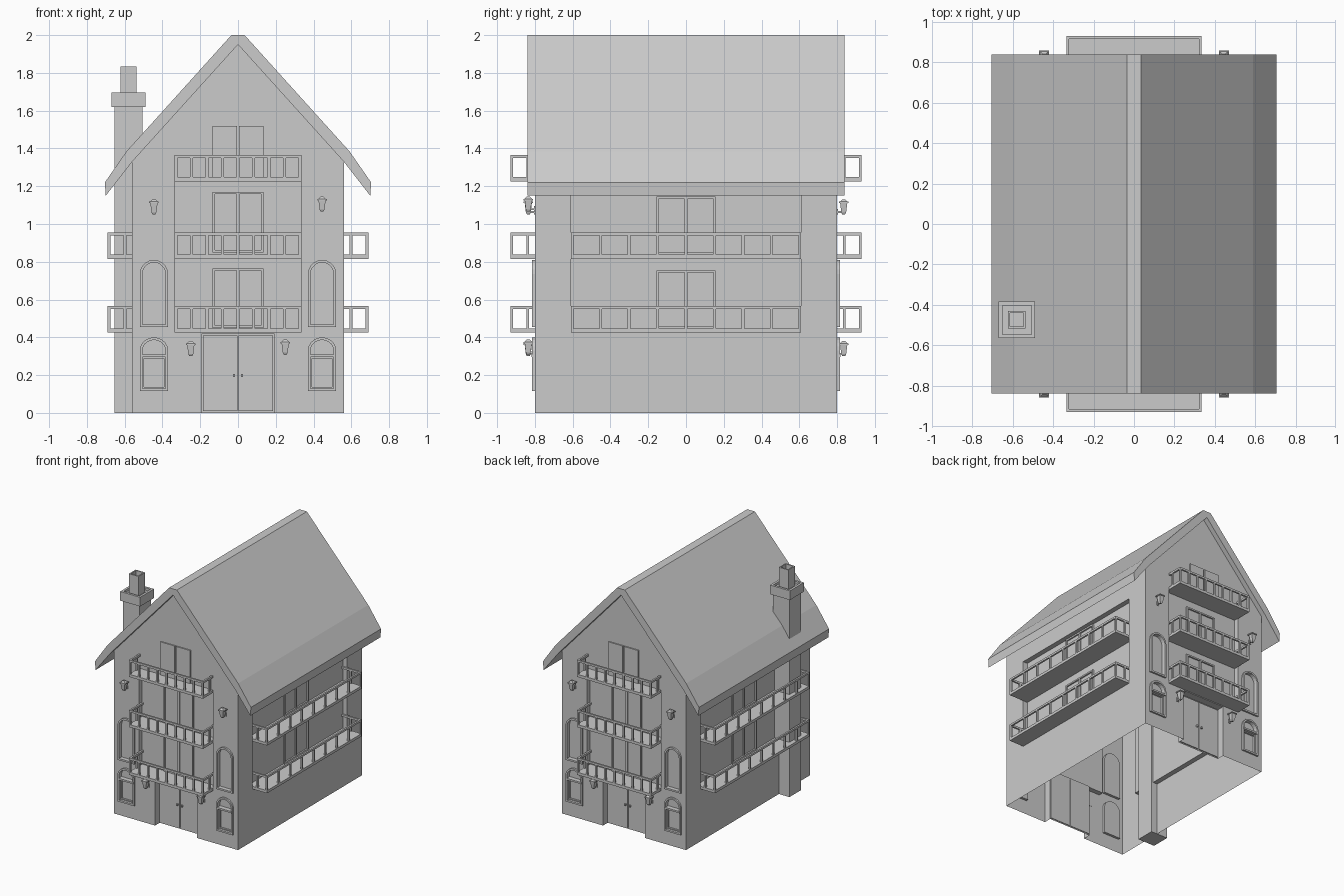
import bpy, bmesh
from math import pi, sin, cos
from mathutils import Matrix, Vector

cube = bpy.data.objects.get("Cube")
if cube:
    bpy.data.objects.remove(cube, do_unlink=True)

HALF_X, HALF_Y = 0.56, 0.80
RECESS = 0.04


class Part:
    """Collects prisms in a local frame where -y points out of the wall."""

    def __init__(self, matrix=None):
        self.bm = bmesh.new()
        self.m = matrix or Matrix()

    def loop(self, pts, y):
        return [self.bm.verts.new(self.m @ Vector((x, y, z))) for x, z in pts]

    def prism(self, pts, y0, y1):
        a, b = self.loop(pts, y0), self.loop(pts, y1)
        self.bm.faces.new(a)
        self.bm.faces.new(b[::-1])
        self.bridge(a, b)

    def bridge(self, a, b):
        for i in range(len(a)):
            j = (i + 1) % len(a)
            self.bm.faces.new((a[i], b[i], b[j], a[j]))

    def ring(self, outer, inner, y0, y1):
        a, b = self.loop(outer, y0), self.loop(outer, y1)
        c, d = self.loop(inner, y1), self.loop(inner, y0)
        for p, q in ((a, b), (b, c), (c, d), (d, a)):
            self.bridge(p, q)

    def box(self, x0, x1, y0, y1, z0, z1):
        self.prism(rect(x0, x1, z0, z1), y0, y1)

    def finish(self, name):
        bmesh.ops.recalc_face_normals(self.bm, faces=self.bm.faces)
        mesh = bpy.data.meshes.new(name)
        self.bm.to_mesh(mesh)
        self.bm.free()
        ob = bpy.data.objects.new(name, mesh)
        bpy.context.collection.objects.link(ob)
        return ob


def rect(x0, x1, z0, z1):
    return [(x0, z0), (x1, z0), (x1, z1), (x0, z1)]


def arch(cx, half, z0, spring, rise, n=10):
    top = [(cx + half * cos(pi * i / n), spring + rise * sin(pi * i / n)) for i in range(n + 1)]
    return [(cx - half, z0), (cx + half, z0)] + top


def wall_frame(angle, dist):
    return Matrix.Rotation(angle, 4, 'Z') @ Matrix.Translation((0, -dist, 0))


GABLES = {"front": wall_frame(0, HALF_Y), "back": wall_frame(pi, HALF_Y)}
SIDES = {"left": wall_frame(pi / 2, HALF_X), "right": wall_frame(-pi / 2, HALF_X)}


# House shell: gabled prism with recesses cut in, open underneath
shell = Part()
shell.prism([(-HALF_X, 0), (HALF_X, 0), (HALF_X, 1.34), (0, 1.96), (-HALF_X, 1.34)],
            -HALF_Y, HALF_Y)
walls = shell.finish("house_walls")

cut = Part()
for m in GABLES.values():
    cut.m = m
    cut.box(-0.19, 0.19, -0.1, 0.06, -0.1, 0.42)
    cut.box(-0.335, 0.335, -0.1, RECESS, 0.432, 1.23)
    for s in (-1, 1):
        cut.prism(arch(s * 0.445, 0.062, 0.468, 0.735, 0.062), -0.1, 0.02)
        cut.prism(arch(s * 0.445, 0.062, 0.128, 0.33, 0.058), -0.1, 0.02)
for m in SIDES.values():
    cut.m = m
    cut.box(-0.61, 0.61, -0.1, RECESS, 0.432, 1.15)
cutter = cut.finish("recess_cutter")
cutter.hide_render = True

mod = walls.modifiers.new("recesses", 'BOOLEAN')
mod.operation, mod.solver, mod.object = 'DIFFERENCE', 'EXACT', cutter
bpy.context.view_layer.update()
evaluated = walls.evaluated_get(bpy.context.evaluated_depsgraph_get())
carved = bpy.data.meshes.new_from_object(evaluated)
walls.modifiers.clear()
walls.data = carved
bpy.data.objects.remove(cutter, do_unlink=True)

bm = bmesh.new()
bm.from_mesh(carved)
hidden = [f for f in bm.faces
          if 0.3 < f.normal.z < 0.95 or (f.normal.z < -0.9 and f.calc_center_median().z < 0.01)]
bmesh.ops.delete(bm, geom=hidden, context='FACES')
bm.to_mesh(carved)
bm.free()

# Roof: thick bent band with kicked eaves
outer = [(0.035, 2.0), (0.59, 1.385), (0.705, 1.22), (0.70, 1.15)]
inner = [(0.56, 1.33), (0, 1.95), (-0.56, 1.33)]
roof = Part()
roof.prism([(-x, z) for x, z in outer[::-1]] + outer + inner, -0.84, 0.84)
roof.finish("roof")


# Chimney: full-height shaft, collar and hollow pot
def hollow_box(name, cx, cy, half, z0, z1, rim, depth):
    p = Part()
    p.box(cx - half, cx + half, cy - half, cy + half, z0, z1)
    p.bm.normal_update()
    top = max(p.bm.faces, key=lambda f: f.calc_center_median().z)
    bmesh.ops.recalc_face_normals(p.bm, faces=p.bm.faces)
    bmesh.ops.inset_individual(p.bm, faces=[top], thickness=rim)
    well = bmesh.ops.extrude_discrete_faces(p.bm, faces=[top])["faces"][0]
    bmesh.ops.translate(p.bm, verts=well.verts, vec=(0, 0, -depth))
    return p.finish(name)


CX, CY = -0.58, -0.475
shaft = Part()
shaft.box(CX - 0.075, CX + 0.075, CY - 0.075, CY + 0.075, 0, 1.63)
shaft.finish("chimney_shaft")
hollow_box("chimney_collar", CX, CY, 0.09, 1.62, 1.695, 0.026, 0.02)
hollow_box("chimney_pot", CX, CY, 0.043, 1.66, 1.835, 0.014, 0.12)


# Balcony: slab with railing of square openings, returning to the wall
def balcony(name, m, half, z, back):
    p, out, t, top = Part(m), -0.13, 0.014, z + 0.135
    p.box(-half, half, out, back, z - 0.004, z + 0.018)
    p.box(-half, half, out, out + t, top - 0.016, top)
    step = (2 * half - t) / 8
    for i in range(9):
        x = -half + i * step
        p.box(x, x + t, out, out + t, z + 0.018, top - 0.016)
    for s in (-1, 1):
        x0, x1 = sorted((s * half, s * (half - t)))
        p.box(x0, x1, out + t, back, top - 0.016, top)
        p.box(x0, x1, -0.045, -0.03, z + 0.018, top - 0.016)
    p.finish(name)


# Glazed door: frame, centre bar and two thin panes
def glazed_door(name, m, half, z0, z1, face):
    p, t = Part(m), 0.012
    p.ring(rect(-half, half, z0, z1), rect(-half + t, half - t, z0 + t, z1 - t),
           face - 0.012, face)
    p.box(-0.008, 0.008, face - 0.01, face, z0 + t, z1 - t)
    p.finish(name)


# Lantern: tapered body, cap and bracket
def lantern(name, m, x, z):
    p = Part(m)
    y = -0.035
    for za, zb, ra, rb in ((0.0, 0.012, 0.007, 0.013), (0.012, 0.06, 0.013, 0.019),
                           (0.06, 0.068, 0.025, 0.025), (0.068, 0.08, 0.02, 0.008)):
        rings = []
        for zz, r in ((za, ra), (zb, rb)):
            rings.append([p.bm.verts.new(m @ Vector((x + a * r, y + b * r, z + zz)))
                          for a, b in ((-1, -1), (1, -1), (1, 1), (-1, 1))])
        p.bridge(*rings)
        p.bm.faces.new(rings[0])
        p.bm.faces.new(rings[1][::-1])
    p.box(x - 0.005, x + 0.005, y, 0, z + 0.008, z + 0.018)
    p.box(x - 0.01, x + 0.01, -0.006, 0.002, z, z + 0.03)
    p.finish(name)


for side, m in GABLES.items():
    for i, z in enumerate((0.43, 0.82, 1.23)):
        balcony(f"{side}_balcony_{i + 1}", m, 0.335, z, RECESS if i < 2 else 0)
    glazed_door(f"{side}_balcony_door_1", m, 0.135, 0.45, 0.765, RECESS)
    glazed_door(f"{side}_balcony_door_2", m, 0.135, 0.85, 1.17, RECESS)

    # Attic door leaves and entrance door
    leaves = Part(m)
    entrance = Part(m)
    for s in (-1, 1):
        leaves.box(*sorted((s * 0.006, s * 0.135)), -0.01, 0.002, 1.25, 1.52)
        entrance.box(*sorted((s * 0.003, s * 0.185)), 0.052, 0.065, 0.01, 0.41)
        entrance.box(*sorted((s * 0.015, s * 0.027)), 0.04, 0.053, 0.19, 0.205)
    leaves.finish(f"{side}_attic_door")
    entrance.finish(f"{side}_entrance_door")

    for s, hand in ((-1, "a"), (1, "b")):
        # Tall arched window and the smaller one with a transom below it
        cx = s * 0.445
        tall = Part(m)
        tall.ring(arch(cx, 0.075, 0.455, 0.735, 0.075),
                  arch(cx, 0.061, 0.469, 0.735, 0.061), -0.014, 0.02)
        tall.finish(f"{side}_arched_window_{hand}")
        low = Part(m)
        low.ring(arch(cx, 0.075, 0.115, 0.33, 0.07),
                 arch(cx, 0.061, 0.129, 0.33, 0.056), -0.014, 0.02)
        low.box(cx - 0.07, cx + 0.07, -0.018, 0.02, 0.295, 0.309)
        low.ring(rect(cx - 0.061, cx + 0.061, 0.129, 0.295),
                 rect(cx - 0.053, cx + 0.053, 0.137, 0.287), 0.005, 0.02)
        low.finish(f"{side}_lower_window_{hand}")

        lift = 0.015 if side == "front" and s > 0 else 0
        lantern(f"{side}_upper_lantern_{hand}", m, cx, 1.05 + lift)
        lantern(f"{side}_lower_lantern_{hand}", m, s * 0.25, 0.30 + lift / 2)

for side, m in SIDES.items():
    for i, z in enumerate((0.43, 0.82)):
        balcony(f"{side}_balcony_{i + 1}", m, 0.61, z, RECESS)
        glazed_door(f"{side}_balcony_door_{i + 1}", m, 0.157, z + 0.018, z + 0.325, RECESS)
